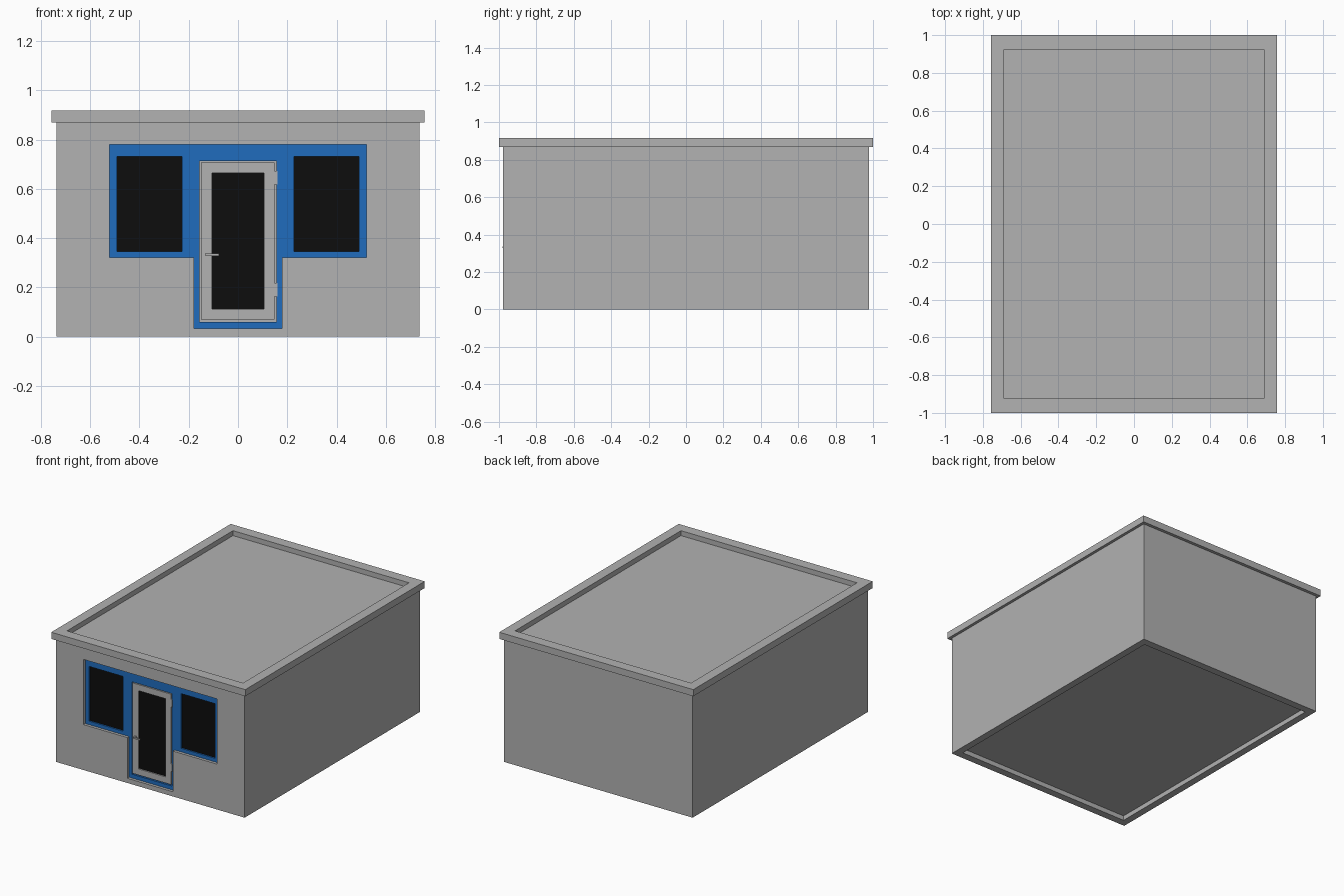
import bpy
import bmesh

cube = bpy.data.objects.get("Cube")
if cube:
    bpy.data.objects.remove(cube, do_unlink=True)


def material(name, rgb):
    m = bpy.data.materials.new(name)
    m.use_nodes = True
    m.diffuse_color = (*rgb, 1)
    for n in m.node_tree.nodes:
        if n.type == 'BSDF_PRINCIPLED':
            n.inputs["Base Color"].default_value = (*rgb, 1)
    return m


GREY = material("concrete grey", (0.445, 0.445, 0.445))
BLUE = material("frame blue", (0.014, 0.15, 0.515))
BLACK = material("dark glass", (0.004, 0.004, 0.004))


def prism(name, outline, y0, y1, mat):
    """Extrude an (x, z) outline from y0 back to y1."""
    bm = bmesh.new()
    front = bm.faces.new([bm.verts.new((x, y0, z)) for x, z in outline])
    ext = bmesh.ops.extrude_face_region(bm, geom=[front])
    for v in ext["geom"]:
        if isinstance(v, bmesh.types.BMVert):
            v.co.y = y1
    bmesh.ops.recalc_face_normals(bm, faces=bm.faces[:])
    me = bpy.data.meshes.new(name)
    bm.to_mesh(me)
    bm.free()
    me.materials.append(mat)
    ob = bpy.data.objects.new(name, me)
    bpy.context.collection.objects.link(ob)
    return ob


def box(name, x, y, z, mat=GREY):
    return prism(name, [(x[0], z[0]), (x[1], z[0]), (x[1], z[1]), (x[0], z[1])],
                 y[0], y[1], mat)


def cut(ob, cutter):
    """Subtract the cutter, bake the result and discard the cutter."""
    mod = ob.modifiers.new("cut", 'BOOLEAN')
    mod.operation = 'DIFFERENCE'
    mod.solver = 'EXACT'
    mod.object = cutter
    dg = bpy.context.evaluated_depsgraph_get()
    dg.update()
    baked = bpy.data.meshes.new_from_object(ob.evaluated_get(dg))
    ob.modifiers.clear()
    ob.data = baked
    bpy.data.objects.remove(cutter, do_unlink=True)


def sym(v):
    return (-v, v)


WALL_X, WALL_Y = 0.737, 0.978
IN_X, IN_Y = 0.687, 0.925
EAVE, TOP = 0.87, 0.917

# Walls and roof rim are rings; floor and roof slabs sit inside them
walls = box("walls", sym(WALL_X), sym(WALL_Y), (0, EAVE))
cut(walls, box("inner_cutter", sym(IN_X), sym(IN_Y), (-1, 2)))
rim = box("roof_rim", sym(0.757), sym(1.0), (EAVE, TOP))
cut(rim, box("rim_cutter", sym(IN_X), sym(IN_Y), (0, 2)))
box("roof_slab", sym(IN_X), sym(IN_Y), (0.85, 0.882))
box("floor_slab", sym(IN_X), sym(IN_Y), (0.033, 0.06))

# T-shaped shopfront opening with a recessed blue frame
W, D = 0.521, 0.178
tee = [(-D, 0.033), (D, 0.033), (D, 0.32), (W, 0.32),
       (W, 0.78), (-W, 0.78), (-W, 0.32), (-D, 0.32)]
FRAME = -0.958
cut(walls, prism("opening_cutter", tee, -1.1, -0.9, GREY))
frame = prism("shopfront_frame", tee, FRAME, -0.925, BLUE)

# Side windows
for side, name in ((-1, "right"), (1, "left")):
    xs = sorted((side * 0.227, side * 0.491))
    zs = (0.345, 0.731)
    cut(frame, box("window_cutter", xs, (-1.1, -0.8), zs))
    box(name + "_window_glass", xs, (FRAME + 0.01, FRAME + 0.018), zs, BLACK)

# Door leaf with glass, set in a narrow gap
cut(frame, box("door_cutter", (-0.157, 0.157), (-1.1, -0.8), (0.06, 0.712)))
box("door_stop", (-0.157, 0.157), (-0.94, -0.925), (0.06, 0.712))
door = box("door", (-0.151, 0.149), (FRAME - 0.002, -0.94), (0.069, 0.707))
pane_x, pane_z = (-0.106, 0.105), (0.112, 0.664)
cut(door, box("pane_cutter", pane_x, (-1.1, -0.8), pane_z))
box("door_glass", pane_x, (FRAME + 0.007, FRAME + 0.015), pane_z, BLACK)

# Hinges and lever handle
for i, z in enumerate((0.19, 0.645)):
    box(("lower", "upper")[i] + "_hinge", (0.149, 0.161),
        (FRAME - 0.006, -0.945), (z - 0.027, z + 0.027))
box("handle_stem", (-0.131, -0.119), (-0.976, FRAME), (0.327, 0.339))
box("handle_lever", (-0.131, -0.078), (-0.982, -0.974), (0.328, 0.338))
